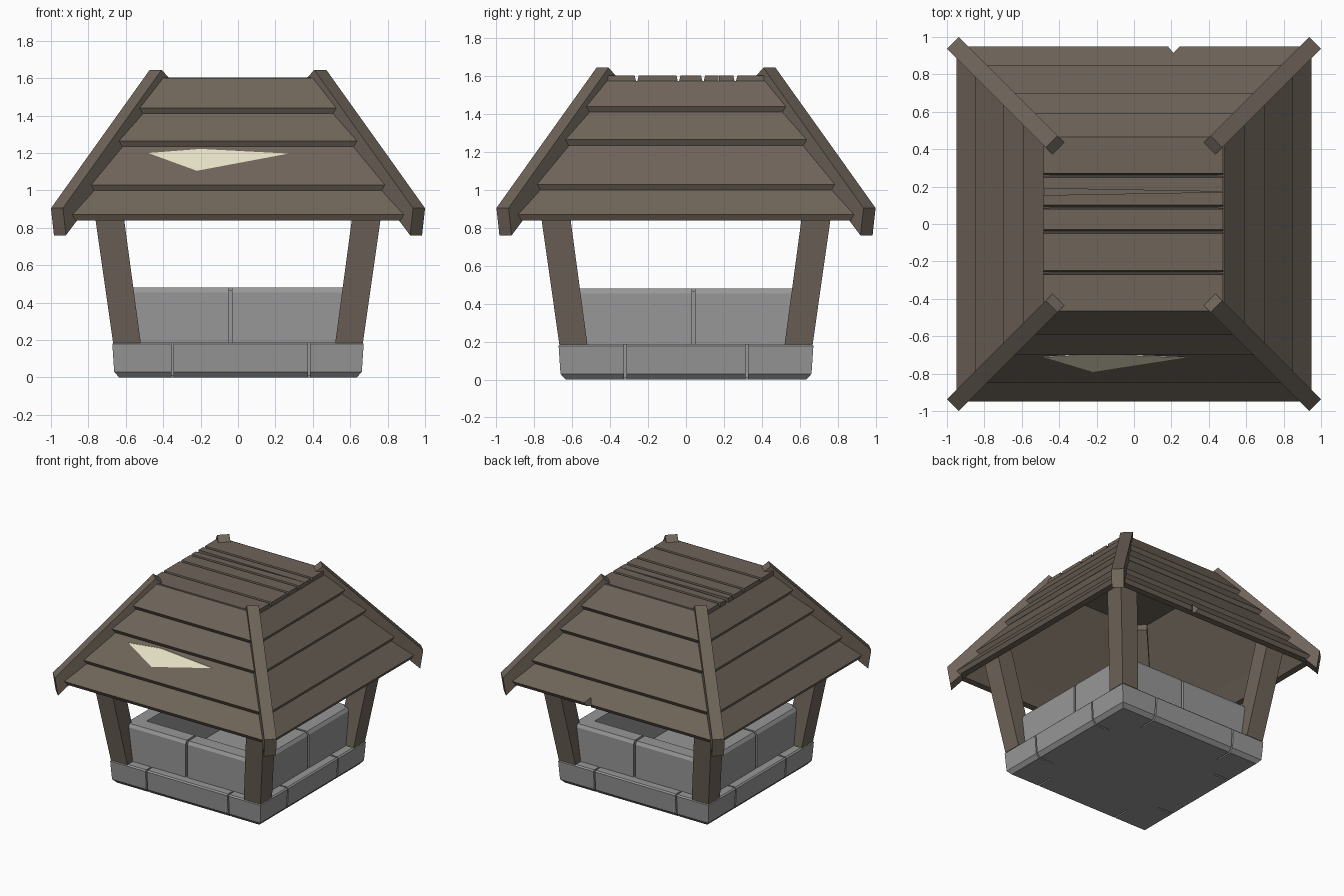
import bpy, bmesh, math
from mathutils import Matrix

if "Cube" in bpy.data.objects:
    bpy.data.objects.remove(bpy.data.objects["Cube"])


def material(name, rgb):
    m = bpy.data.materials.new(name)
    m.diffuse_color = (*rgb, 1)
    m.use_nodes = True
    m.node_tree.nodes["Principled BSDF"].inputs["Base Color"].default_value = m.diffuse_color
    return m


WOOD = material("weathered brown wood", (0.158, 0.128, 0.101))
STONE = material("grey stone", (0.31, 0.31, 0.31))
CREAM = material("pale cream", (0.80, 0.76, 0.57))


def hull(name, pts, mat, turn=0, bevel=0):
    """Convex solid around the points, turned by quarter turns about z."""
    bm = bmesh.new()
    for p in pts:
        bm.verts.new(p)
    bmesh.ops.convex_hull(bm, input=bm.verts[:])
    bmesh.ops.dissolve_limit(bm, angle_limit=0.01, verts=bm.verts[:], edges=bm.edges[:])
    bmesh.ops.rotate(bm, verts=bm.verts[:], cent=(0, 0, 0),
                     matrix=Matrix.Rotation(turn * math.pi / 2, 3, 'Z'))
    bmesh.ops.recalc_face_normals(bm, faces=bm.faces[:])
    me = bpy.data.meshes.new(name)
    bm.to_mesh(me)
    bm.free()
    me.materials.append(mat)
    ob = bpy.data.objects.new(name, me)
    bpy.context.collection.objects.link(ob)
    if bevel:
        b = ob.modifiers.new("worn edges", 'BEVEL')
        b.width, b.segments = bevel, 1
    return ob


def box(x0, x1, y0, y1, z0, z1):
    return [(x, y, z) for x in (x0, x1) for y in (y0, y1) for z in (z0, z1)]


INNER = 0.48  # half width of the opening inside the walls


def course(name, side, joints, levels, gap, bevel=0):
    """One mitred wall of blocks; levels are (z, outer half width)."""
    cuts = [None] + joints + [None]
    for a, b in zip(cuts, cuts[1:]):
        pts = []
        for z, h in levels:
            for w in (h, INNER):
                x0 = -w if a is None else a + gap
                x1 = w if b is None else b - gap
                pts += [(x0, -w, z), (x1, -w, z)]
        hull(name, pts, STONE, side, bevel)


# two stone courses around an open middle, with a backing that closes the joints
low = [(0, 0.635), (0.03, 0.662), (0.178, 0.672), (0.188, 0.662)]
high = [(0.185, 0.60), (0.455, 0.60), (0.48, 0.585)]
for side in range(4):
    odd = side % 2
    course("lower_stone", side, [-0.32, 0.32] if odd else [-0.35, 0.38], low, 0.006)
    course("upper_stone", side, [0.04] if odd else [-0.04], high, 0.008)
    pts = [(sx * w, -w, z) for sx in (-1, 1) for w in (INNER, 0.58) for z in (0.01, 0.465)]
    hull("wall_core", pts, STONE, side)
hull("inner_floor", box(-0.5, 0.5, -0.5, 0.5, 0, 0.05), STONE)

# leaning corner posts
for sx in (-1, 1):
    for sy in (-1, 1):
        pts = [(sx * a, sy * b, z)
               for z, lo, hi in ((0.185, 0.52, 0.668), (1.04, 0.635, 0.79))
               for a in (lo, hi) for b in (lo, hi)]
        hull("corner_post", pts, WOOD)


# roof slope: distance from the centre at a height
def D(z):
    return 0.945 - (z - 0.84) * 0.632


LIP = 0.024
rows = [(0.84, 1.03), (1.0, 1.26), (1.235, 1.44), (1.41, 1.6)]
back_eave = None
for side in range(4):
    # backing boards
    pts = []
    for z in (0.89, 1.57):
        for off in (0.025, 0.055):
            d = D(z) - off
            pts += [(-d, -d, z), (d, -d, z)]
    hull("roof_backing", pts, WOOD, side)
    # overlapping planks with square-cut lower edges
    for n, (zb, zt) in enumerate(rows):
        if n == 3 and side % 2:
            zt = 1.575
        tuck = 0.02 if n < 3 else 0.0
        under = 0.065 if n == 0 else 0.02
        prof = [(D(zb) - under, zb, 0), (D(zb) - 0.012, zb, 0), (D(zb + 0.03) + LIP, zb + 0.03, 0),
                (D(zt) - tuck, zt, 1), (D(zt) - tuck - 0.03, zt, 1)]
        pts = []
        for d, z, top in prof:
            w = D(zt) - 0.02 if top else D(zb) - 0.05
            pts += [(-w, -d, z), (w, -d, z)]
        ob = hull("roof_plank", pts, WOOD, side)
        if side == 2 and n == 0:
            back_eave = ob

# split in the back eave plank
cutter = hull("split_cutter", [(x, y, z) for z in (0.8, 1.0)
              for x, y in ((0.165, 0.97), (0.265, 0.97), (0.21, 0.915))], WOOD)
cutter.hide_render = True
cutter.hide_viewport = True
m = back_eave.modifiers.new("split", 'BOOLEAN')
m.operation, m.object, m.solver = 'DIFFERENCE', cutter, 'EXACT'

# pale patch lying on the second plank of the front slope
zb, zt = rows[1]
pts = []
for x, z in ((-0.48, 1.2), (-0.2, 1.222), (0.27, 1.197), (-0.22, 1.105)):
    t = (z - zb - 0.03) / (zt - zb - 0.03)
    y = (D(zb + 0.03) + LIP) * (1 - t) + (D(zt) - 0.02) * t
    pts += [(x, -y - 0.004, z), (x, -y + 0.003, z)]
hull("pale_patch", pts, CREAM)

# flat top boards with V joints; the fourth joint is a tapering crack
hull("top_backing", box(-0.44, 0.44, -0.45, 0.45, 1.545, 1.572), WOOD)
joints = [-0.465, -0.26, -0.04, 0.09, 0.172, 0.26, 0.465]
for k in range(6):
    pts = []
    for z, c in ((1.565, 0.001), (1.605, 0.011)):
        for x in (-0.485, 0.475):
            lo, hi = joints[k] + c, joints[k + 1] - c
            crack = 0.018 if x < 0 else 0.001
            if k == 3:
                hi = joints[4] - crack
            if k == 4:
                lo = joints[4] + crack
            pts += [(x, lo, z), (x, hi, z)]
    hull("top_board", pts, WOOD)

# diagonal hip beams with plumb-cut lower ends
prof = [(0.968, 0.905), (0.952, 0.76), (0.40, 1.50), (0.40, 1.60), (0.44, 1.645)]
s = 0.032
for side in range(4):
    pts = []
    for r, z in prof:
        pts += [(r + s, -r + s, z), (r - s, -r - s, z)]
    hull("hip_beam", pts, WOOD, side)
